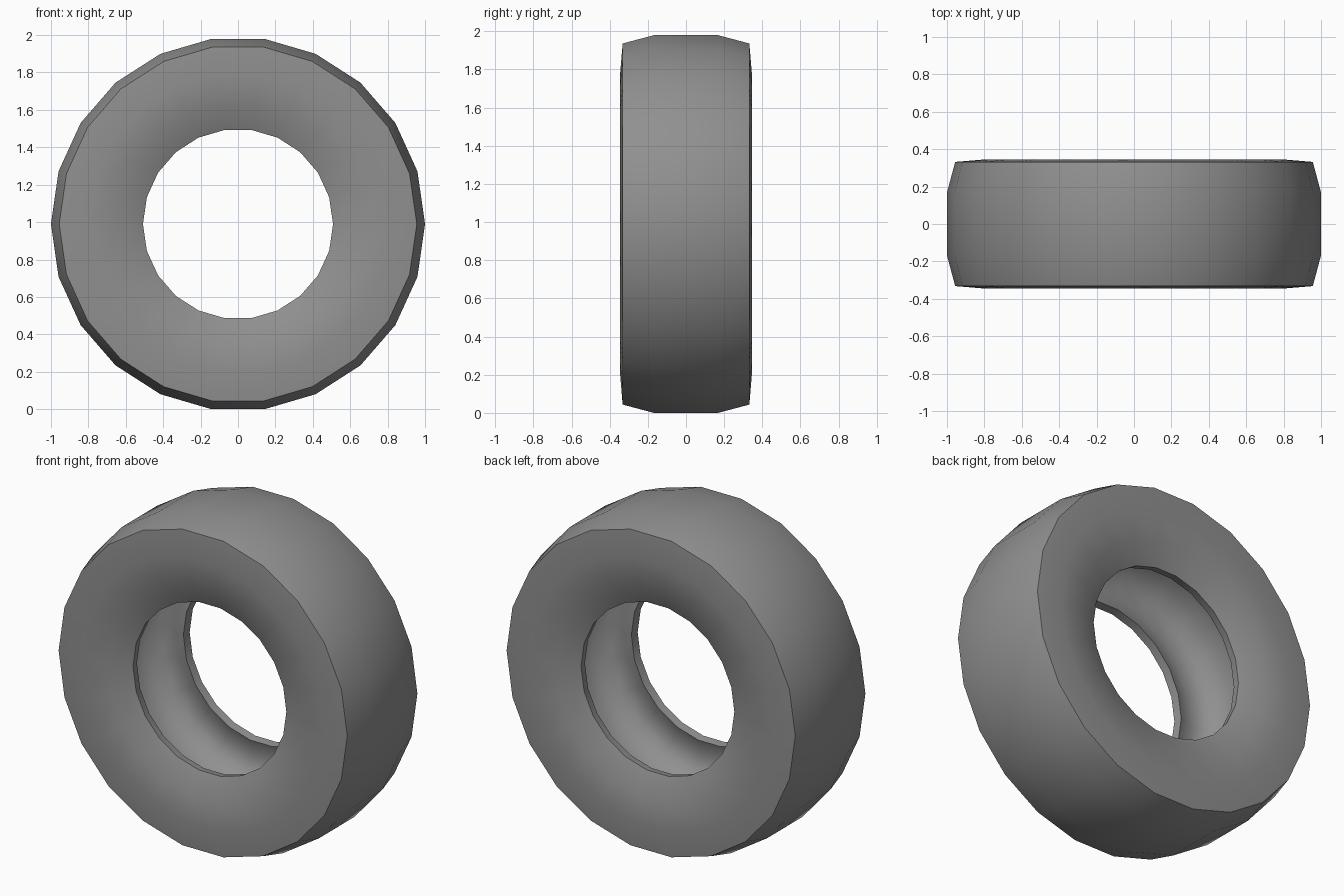
import bpy
import bmesh
import math

if "Cube" in bpy.data.objects:
    bpy.data.objects.remove(bpy.data.objects["Cube"])

SIDES = 22
CENTRE_Z = math.cos(math.pi / SIDES)

# Half cross-section (radius, y): tread, shoulder, sidewall, bead, then the hollow inside
half = [(1.0, 0.168), (0.956, 0.332), (0.80, 0.345), (0.64, 0.325), (0.508, 0.268),
        (0.516, 0.22), (0.62, 0.255), (0.72, 0.22), (0.78, 0.11)]
profile = half + [(r, -y) for r, y in reversed(half)]

# Spin the closed cross-section around the y axis
bm = bmesh.new()
rings = []
for i in range(SIDES):
    a = 2 * math.pi * i / SIDES
    rings.append([bm.verts.new((r * math.cos(a), y, CENTRE_Z + r * math.sin(a)))
                  for r, y in profile])
n = len(profile)
for i in range(SIDES):
    a, b = rings[i], rings[(i + 1) % SIDES]
    for j in range(n):
        k = (j + 1) % n
        bm.faces.new((a[j], a[k], b[k], b[j]))
bmesh.ops.recalc_face_normals(bm, faces=bm.faces)

mesh = bpy.data.meshes.new("tyre")
bm.to_mesh(mesh)
bm.free()
tyre = bpy.data.objects.new("tyre", mesh)
bpy.context.collection.objects.link(tyre)

# Dark grey rubber
rubber = bpy.data.materials.new("rubber")
rubber.diffuse_color = (0.28, 0.28, 0.28, 1)
rubber.use_nodes = True
rubber.node_tree.nodes["Principled BSDF"].inputs["Base Color"].default_value = rubber.diffuse_color
mesh.materials.append(rubber)

# Smooth shading with crisp shoulders and bead edges
bpy.context.view_layer.objects.active = tyre
tyre.select_set(True)
bpy.ops.object.shade_smooth_by_angle(angle=math.radians(48))
